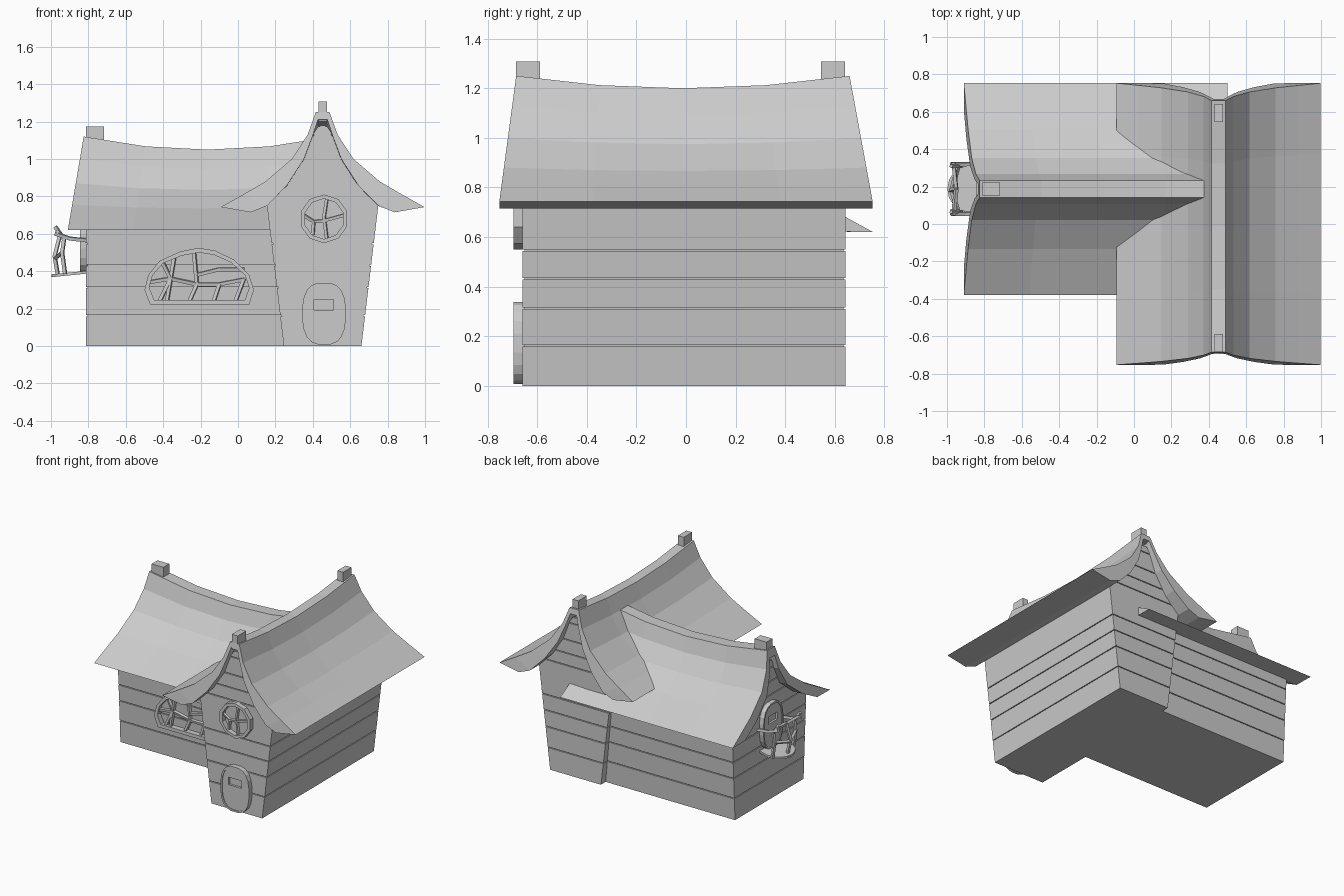
import bpy, bmesh, math
from mathutils import Vector

if "Cube" in bpy.data.objects:
    bpy.data.objects.remove(bpy.data.objects["Cube"])


def make(name, verts, faces):
    me = bpy.data.meshes.new(name)
    bm = bmesh.new()
    vs = [bm.verts.new(v) for v in verts]
    for f in faces:
        bm.faces.new([vs[i] for i in f])
    bmesh.ops.recalc_face_normals(bm, faces=bm.faces)
    bm.to_mesh(me)
    bm.free()
    ob = bpy.data.objects.new(name, me)
    bpy.context.collection.objects.link(ob)
    return ob


def prism(outline, place, d0, d1):
    """Solid from a (u, v) outline between depths d0 and d1."""
    n = len(outline)
    verts = [place(u, v, d) for d in (d0, d1) for u, v in outline]
    faces = [list(range(n)), list(range(n, 2 * n))]
    faces += [[i, (i + 1) % n, n + (i + 1) % n, n + i] for i in range(n)]
    return verts, faces


def ring(outline, place, d0, d1, width):
    """Frame following an outline."""
    us, vs = zip(*outline)
    cu, cv = (min(us) + max(us)) / 2, (min(vs) + max(vs)) / 2
    su, sv = 1 - 2 * width / (max(us) - min(us)), 1 - 2 * width / (max(vs) - min(vs))
    inner = [(cu + (u - cu) * su, cv + (v - cv) * sv) for u, v in outline]
    n = len(outline)
    verts = [place(u, v, d) for d in (d0, d1) for o in (outline, inner) for u, v in o]
    faces = []
    for i in range(n):
        j = (i + 1) % n
        for a, b in ((0, n), (n, 3 * n), (3 * n, 2 * n), (2 * n, 0)):
            faces.append([a + i, a + j, b + j, b + i])
    return verts, faces


def merge(name, parts):
    verts, faces = [], []
    for v, f in parts:
        faces += [[i + len(verts) for i in face] for face in f]
        verts += v
    return make(name, verts, faces)


def beam(p, q, r):
    p, q = Vector(p), Vector(q)
    d = (q - p).normalized()
    s = d.cross(Vector((0.3, 1, 0.2))).normalized()
    t = d.cross(s)
    sq = [(s + t) * r * .7, (s - t) * r * .7, (-s - t) * r * .7, (t - s) * r * .7]
    verts = [e + o for e in (p - d * r * .4, q + d * r * .4) for o in sq]
    return verts, [[0, 1, 2, 3], [4, 5, 6, 7]] + [[i, (i + 1) % 4, 4 + (i + 1) % 4, 4 + i] for i in range(4)]


def bars(name, paths, place, r):
    merge(name, [beam(place(*a), place(*b), r) for p in paths for a, b in zip(p, p[1:])])


def box(name, lo, hi):
    make(name, *prism([(lo[0], lo[1]), (hi[0], lo[1]), (hi[0], hi[1]), (lo[0], hi[1])],
                      lambda u, v, d: (u, v, d), lo[2], hi[2]))


def roof(name, outer, inner, ends, sag, place):
    """Sagging swept roof slab: ends = (eave0, ridge0, eave1, ridge1)."""
    half = outer + inner[::-1]
    prof = half + [(-b, z) for b, z in half[::-1]]
    n, k = len(prof), len(outer)
    ze, zr = outer[-1][1], outer[0][1]
    verts = []
    for t in (-1, -.5, 0, .5, 1):
        for b, z in prof:
            w = min(1, max(0, (z - ze) / (zr - ze)))
            a0 = ends[0] + (ends[1] - ends[0]) * w
            a1 = ends[2] + (ends[3] - ends[2]) * w
            verts.append(place(a0 + (a1 - a0) * (t + 1) / 2, b, z - sag * w * (1 - t * t)))
    faces = [[r * n + i, r * n + (i + 1) % n, r * n + n + (i + 1) % n, r * n + n + i]
             for r in range(4) for i in range(n)]
    for o in (0, 4 * n):
        for i in range(k - 1):
            q = [i, i + 1, 2 * k - 2 - i, 2 * k - 1 - i]
            faces += [[o + j for j in q], [o + n - 1 - j for j in q]]
        faces.append([o, o + 2 * k - 1, o + 2 * k, o + n - 1])
    return make(name, verts, faces)


def plank_walls(name, prof, breaks, a0, a1, place):
    """Stack of boards with thin grooves over an inset core."""
    def half(z):
        for (z0, h0), (z1, h1) in zip(prof, prof[1:]):
            if z <= z1:
                return h0 + (h1 - h0) * (z - z0) / (z1 - z0)
        return prof[-1][1]
    parts = []
    for lo, hi in zip(breaks, breaks[1:]):
        zs = [lo] + [z for z, h in prof if lo < z < hi - .006] + [hi - .006]
        o = [(half(z), z) for z in zs] + [(-half(z), z) for z in zs[::-1]]
        parts.append(prism(o, place, a0, a1))
    core = [(max(h - .008, .004), max(z, .002)) for z, h in prof]
    core += [(-b, z) for b, z in core[::-1]]
    parts.append(prism(core, place, a0 + .008, a1 - .008))
    merge(name, parts)


TX, LY = .4525, .1875
tall = lambda a, b, z: (TX + b, a, z)
low = lambda a, b, z: (a, LY + b, z)

# Tall wing
roof("tall_roof",
     [(.037, 1.25), (.08, 1.13), (.165, 1.0), (.305, .88), (.425, .81), (.545, .743)],
     [(.025, 1.21), (.055, 1.12), (.1, 1.0), (.19, .86), (.2975, .75), (.385, .715)],
     (-.753, -.685, .753, .66), .05, tall)
plank_walls("tall_walls",
            [(0, .2075), (.75, .2975), (.87, .2), (1.0, .108), (1.12, .06), (1.18, .02)],
            [0, .165, .315, .435, .55, .81, .9, 1.0, 1.13, 1.18], -.66, .643,
            lambda u, v, d: (TX + u, d, v))
for i, y in enumerate((-.685, .545)):
    box(f"tall_ridge_cap_{i}", (.43, y, 1.2), (.477, y + .097, 1.308))

# Low wing
roof("low_roof",
     [(.045, 1.12), (.08, 1.0), (.165, .87), (.32, .755), (.567, .62)],
     [(.03, 1.06), (.05, .96), (.12, .82), (.27, .70), (.42, .622)],
     (-.91, -.825, .5, .5), .07, low)
plank_walls("low_walls",
            [(0, .40), (.635, .432), (.72, .27), (.84, .13), (.97, .055), (1.03, .02)],
            [0, .165, .315, .435, .55, .66, .77, .87, .97, 1.03], -.812, .3,
            lambda u, v, d: (d, LY + u, v))
box("low_ridge_cap", (-.813, .153, 1.06), (-.717, .222, 1.175))

# Rounded doors with a recessed slot
front = lambda y: (lambda u, v, d: (u, y - d, v))
left = lambda u, v, d: (-.81 - d, LY + u, v)


def door(name, place, cu, z0):
    out = []
    for i in range(20):
        a = 2 * math.pi * (i + .5) / 20
        c, s = math.cos(a), math.sin(a)
        out.append((cu + .117 * math.copysign(abs(c) ** .72, c),
                    z0 + .17 + .167 * math.copysign(abs(s) ** .8, s)))
    panel = make(name, *prism(out, place, -.01, .03))
    u0, u1, v0, v1 = cu - .053, cu + .05, z0 + .19, z0 + .245
    cut = make(name + "_cutter", *prism([(u0, v0), (u1, v0), (u1, v1), (u0, v1)], place, .014, .06))
    cut.hide_render = True
    cut.hide_viewport = True
    mod = panel.modifiers.new("slot", "BOOLEAN")
    mod.operation, mod.object = "DIFFERENCE", cut
    make(name + "_rim", *ring(out, place, 0, .036, .012))


door("front_door", front(-.66), .46, .003)
door("balcony_door", left, 0, .39)

# Round attic window
circle = [(.46 + .13 * math.cos(math.pi * (i + .5) / 5), .68 + .13 * math.sin(math.pi * (i + .5) / 5))
          for i in range(10)]
make("round_window_frame", *ring(circle, front(-.66), -.01, .035, .022))
bars("round_window_bars", [
    [(.475, .79, .012), (.46, .69, .012), (.475, .57, .012)],
    [(.35, .70, .012), (.405, .665, .012), (.46, .67, .012), (.57, .70, .012)],
    [(.405, .665, .012), (.40, .60, .012)]], front(-.66), .011)

# Wide arched window
arch = [(-.47, .222), (.06, .222), (.085, .3), (.06, .38), (-.02, .46), (-.12, .51),
        (-.21, .525), (-.31, .505), (-.42, .455), (-.48, .38), (-.5, .3)]
make("wide_window_frame", *ring(arch, front(-.23), -.03, .035, .025))
D = .012
bars("wide_window_bars", [
    [(-.26, .24, D), (-.22, .33, D), (-.235, .50, D)],
    [(-.48, .34, D), (-.36, .36, D), (-.22, .33, D), (-.1, .33, D), (.03, .355, D)],
    [(-.38, .24, D), (-.36, .36, D), (-.34, .48, D)],
    [(-.22, .38, D), (-.1, .41, D), (.03, .41, D)],
    [(-.13, .24, D), (-.1, .33, D)],
    [(-.42, .24, D), (-.36, .36, D), (-.40, .44, D)],
    [(-.01, .25, D), (.03, .355, D)]], front(-.23), .013)

# Balcony floor and crooked railing
floor = [(-.8, -.11)] + [(-.88 - .118 * math.sin(math.pi * i / 8), -.125 * math.cos(math.pi * i / 8))
                         for i in range(9)] + [(-.8, .11)]
make("balcony_floor", *prism(floor, lambda u, v, d: (u, LY + v, d + (u + .81) * .1), .387, .402))
rail = lambda x, y, z: (x, y, z)
posts = [[(-.925, y, .39), (-.94, y, .5), (-.93, y, .57), (-.975, y, .635)] for y in (.065, .31)]
sides = [[(-.975, y, .6), (-.9, y, .575), (-.81, y, .565)] for y in (.055, .32)]
bars("balcony_railing", posts + sides + [
    [(-.965, .05, .61), (-.95, .19, .60), (-.965, .325, .615)],
    [(-.965, .19, .39), (-.98, .18, .48), (-.95, .19, .60)],
    [(-.94, .065, .5), (-.975, .18, .47), (-.94, .31, .5)]], rail, .013)
